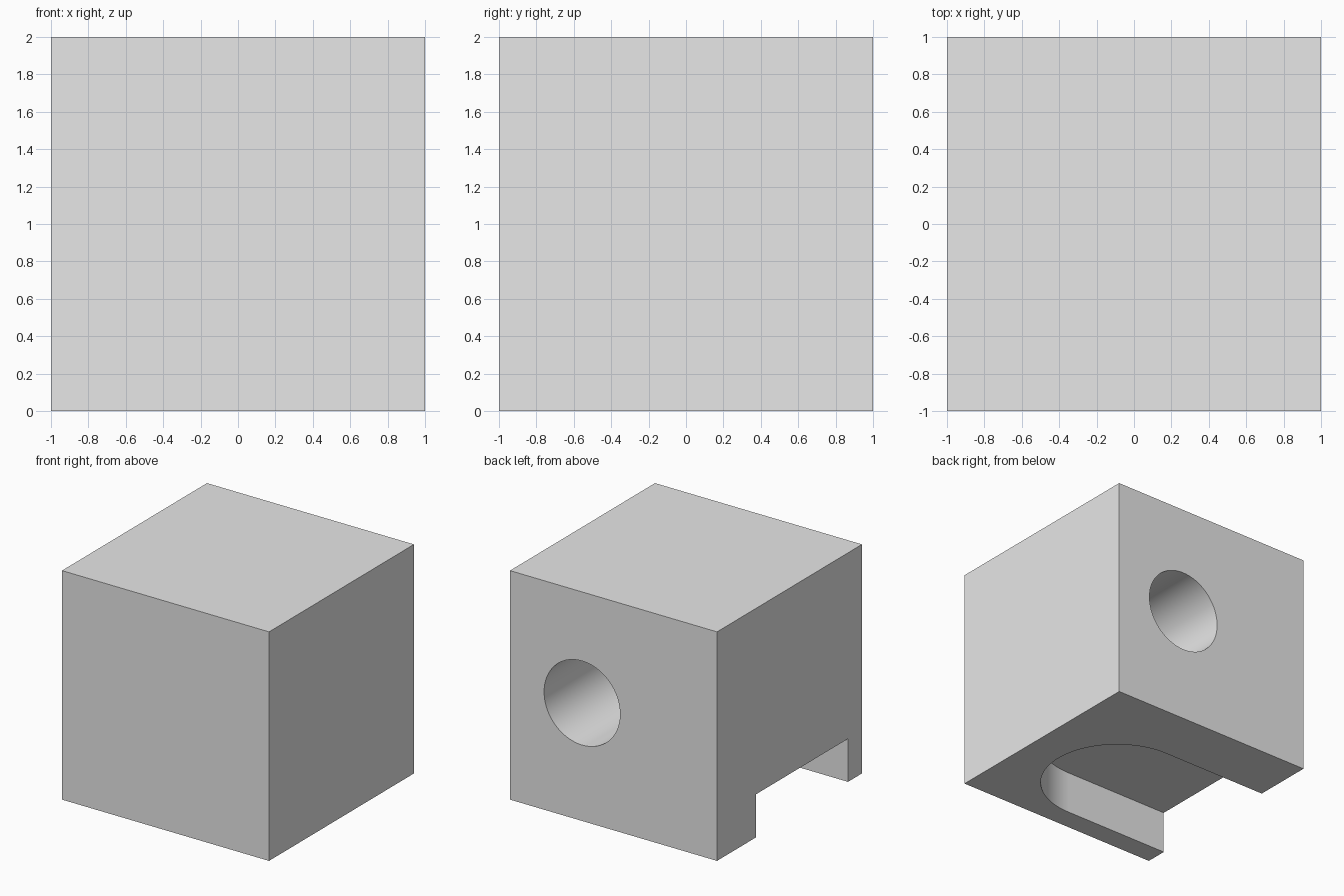
import bpy
import math

default = bpy.data.objects.get("Cube")
if default:
    bpy.data.objects.remove(default, do_unlink=True)

# One plain grey material
grey = bpy.data.materials.new("light_grey")
grey.use_nodes = True
grey.diffuse_color = (0.8, 0.8, 0.8, 1)
grey.node_tree.nodes["Principled BSDF"].inputs["Base Color"].default_value = (0.8, 0.8, 0.8, 1)


def finish(name):
    obj = bpy.context.active_object
    obj.name = name
    obj.data.materials.append(grey)
    bpy.ops.object.transform_apply(location=True, rotation=True, scale=True)
    return obj


def box(name, low, high):
    centre = [(a + b) / 2 for a, b in zip(low, high)]
    bpy.ops.mesh.primitive_cube_add(size=1, location=centre)
    bpy.context.active_object.scale = [b - a for a, b in zip(low, high)]
    return finish(name)


def cylinder(name, radius, depth, centre, tilt=0):
    bpy.ops.mesh.primitive_cylinder_add(vertices=96, radius=radius, depth=depth,
                                        location=centre, rotation=(tilt, 0, 0))
    return finish(name)


def combine(target, tool, operation):
    """Apply a boolean and discard the tool."""
    mod = target.modifiers.new(operation.lower(), 'BOOLEAN')
    mod.operation = operation
    mod.solver = 'EXACT'
    mod.object = tool
    bpy.context.view_layer.objects.active = target
    bpy.ops.object.modifier_apply(modifier=mod.name)
    bpy.data.objects.remove(tool, do_unlink=True)


# Solid block
block = box("block", (-1, -1, 0), (1, 1, 2))

# Blind round hole in the back
hole_depth, overrun = 1.2, 0.1
hole = cylinder("hole_cutter", 0.367, hole_depth + overrun,
                (0.304, 1 + overrun - (hole_depth + overrun) / 2, 1.03), math.pi / 2)
combine(block, hole, 'DIFFERENCE')

# Round-ended slot in the underside, open on the -x side
slot_x, slot_y, slot_r, slot_top = 0.04, -0.173, 0.634, 0.376
slot = box("slot_cutter", (-1 - overrun, slot_y - slot_r, -overrun),
           (slot_x, slot_y + slot_r, slot_top))
slot_end = cylinder("slot_end_cutter", slot_r, slot_top + overrun,
                    (slot_x, slot_y, (slot_top - overrun) / 2))
combine(slot, slot_end, 'UNION')
combine(block, slot, 'DIFFERENCE')

# Smooth the curved walls, keep the edges sharp
bpy.ops.object.select_all(action='DESELECT')
block.select_set(True)
bpy.context.view_layer.objects.active = block
bpy.ops.object.shade_smooth_by_angle(angle=math.radians(30))
